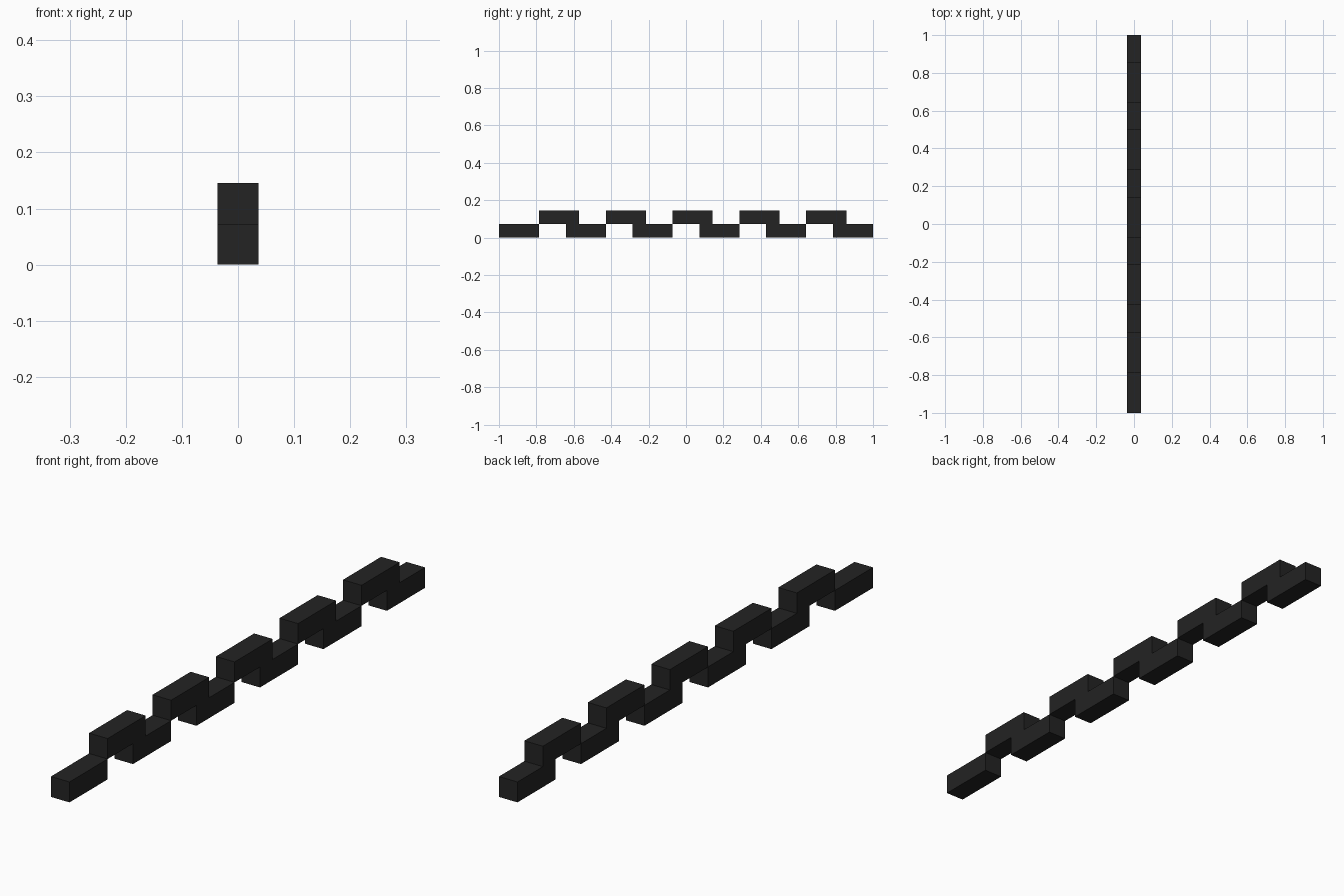
import bpy, bmesh

if "Cube" in bpy.data.objects:
    bpy.data.objects.remove(bpy.data.objects["Cube"])

UNIT = 2 / 28        # length step: bar is 3 units, links repeat every 5
H = 0.0727           # height of one layer
HALF_W = 0.0365      # half width of the strip

black = bpy.data.materials.new("near_black")
black.diffuse_color = (0.017, 0.017, 0.017, 1)
black.use_nodes = True
black.node_tree.nodes["Principled BSDF"].inputs["Base Color"].default_value = black.diffuse_color


def extrude_profile(name, profile):
    """Extrude a (length step, layer) outline across the strip's width."""
    bm = bmesh.new()
    verts = [bm.verts.new((-HALF_W, -1 + s * UNIT, layer * H)) for s, layer in profile]
    face = bm.faces.new(verts)
    new = bmesh.ops.extrude_face_region(bm, geom=[face])["geom"]
    bmesh.ops.translate(bm, vec=(2 * HALF_W, 0, 0),
                        verts=[g for g in new if isinstance(g, bmesh.types.BMVert)])
    bmesh.ops.recalc_face_normals(bm, faces=bm.faces)
    mesh = bpy.data.meshes.new(name)
    bm.to_mesh(mesh)
    bm.free()
    mesh.materials.append(black)
    obj = bpy.data.objects.new(name, mesh)
    bpy.context.collection.objects.link(obj)


# Front end bar
extrude_profile("end_bar", [(0, 0), (3, 0), (3, 1), (0, 1)])

# Stepped links: an upper bar stepping down to a lower bar
STEP = [(3, 1), (5, 1), (5, 0), (8, 0), (8, 1), (6, 1), (6, 2), (3, 2)]
for i in range(5):
    extrude_profile(f"stepped_link_{i + 1}", [(s + 5 * i, layer) for s, layer in STEP])
